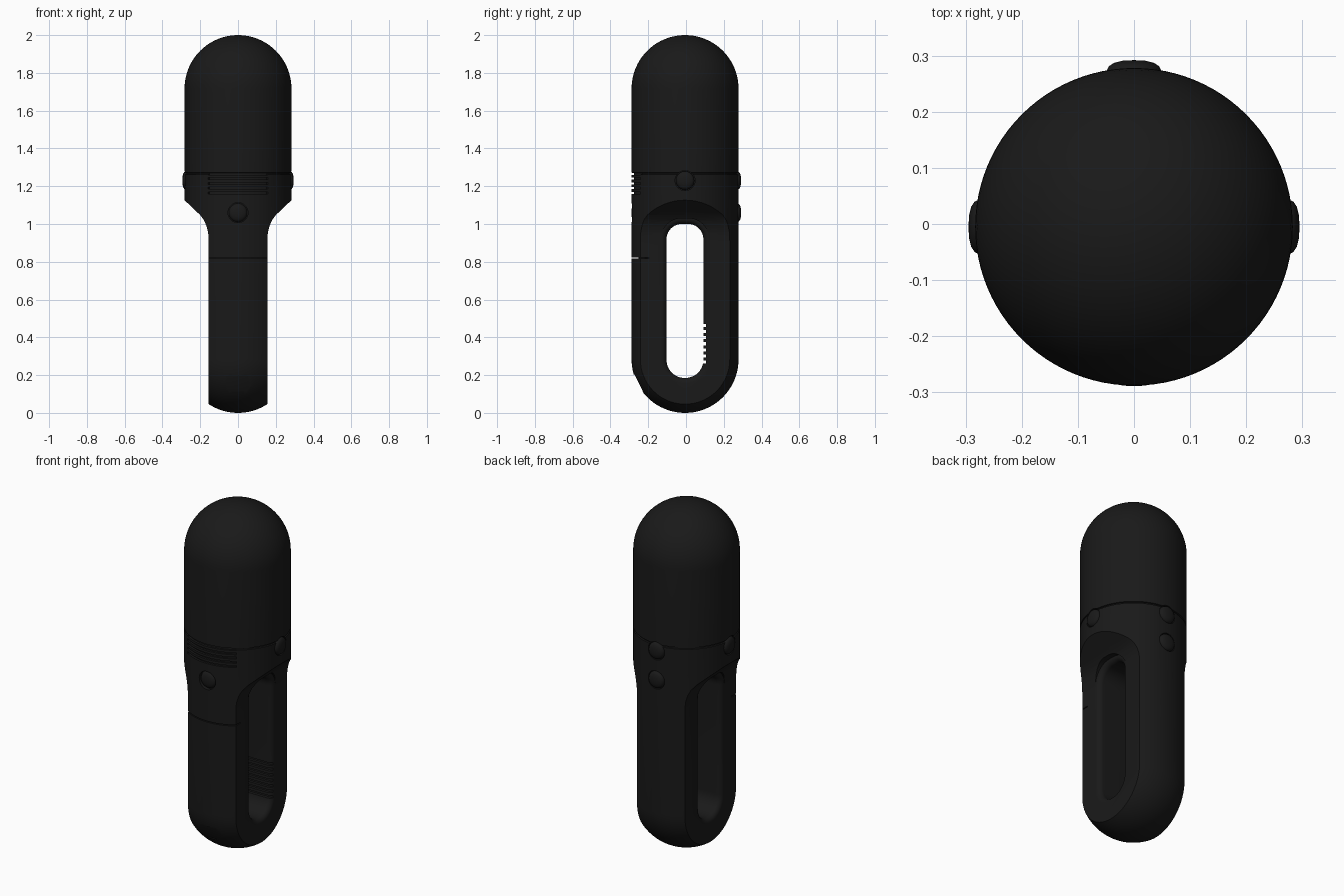
import bpy, bmesh
from math import pi, sin, cos, sqrt, radians
from mathutils import Matrix

if "Cube" in bpy.data.objects:
    bpy.data.objects.remove(bpy.data.objects["Cube"])

R, YC = 0.283, -0.005          # body radius and y of its axis
BASE = Matrix.Translation((0, YC, 0))
black = bpy.data.materials.new("black_plastic")
black.diffuse_color = (0.01, 0.01, 0.01, 1)
black.use_nodes = True
black.node_tree.nodes["Principled BSDF"].inputs["Base Color"].default_value = black.diffuse_color


def finish(name, bm, matrix=BASE):
    bmesh.ops.remove_doubles(bm, verts=bm.verts, dist=1e-5)
    bmesh.ops.transform(bm, matrix=matrix, verts=bm.verts)
    bmesh.ops.recalc_face_normals(bm, faces=bm.faces)
    me = bpy.data.meshes.new(name)
    bm.to_mesh(me)
    bm.free()
    me.materials.append(black)
    ob = bpy.data.objects.new(name, me)
    bpy.context.collection.objects.link(ob)
    return ob


def activate(ob):
    bpy.ops.object.select_all(action='DESELECT')
    ob.select_set(True)
    bpy.context.view_layer.objects.active = ob


def smooth(ob):
    activate(ob)
    bpy.ops.object.shade_smooth_by_angle(angle=radians(32))


def lathe(name, pts, steps, matrix=BASE):
    bm = bmesh.new()
    vs = [bm.verts.new((r, 0, z)) for r, z in pts]
    es = [bm.edges.new(p) for p in zip(vs, vs[1:])]
    bmesh.ops.spin(bm, geom=vs + es, cent=(0, 0, 0), axis=(0, 0, 1),
                   angle=2 * pi, steps=steps)
    return finish(name, bm, matrix)


def loft(name, sections):
    """Closed solid through equal-length rings of points."""
    bm = bmesh.new()
    rings = [[bm.verts.new(p) for p in s] for s in sections]
    n = len(rings[0])
    for a, b in zip(rings, rings[1:]):
        for i in range(n):
            j = (i + 1) % n
            bm.faces.new((a[i], a[j], b[j], b[i]))
    bm.faces.new(rings[0])
    bm.faces.new(rings[-1])
    return finish(name, bm)


def arc_slit(z, h, inner, half):
    """Slit wrapped around the front of the body."""
    secs = []
    for i in range(17):
        a = -half + 2 * half * i / 16
        secs.append([(r * sin(a), -r * cos(a), zz) for r, zz in
                     ((inner, z - h / 2), (0.33, z - h / 2),
                      (0.33, z + h / 2), (inner, z + h / 2))])
    return loft("slit_cutter", secs)


def box(x, y0, y1, z0, z1):
    return loft("box_cutter", [[(s * x, y0, z0), (s * x, y1, z0),
                                (s * x, y1, z1), (s * x, y0, z1)] for s in (-1, 1)])


def slot_ring(x, o):
    """Rounded slot outline in the yz plane, grown by o."""
    y0, y1, z0, z1 = -0.098, 0.097, 0.185, 1.0
    pts = []
    for cy, cz, r, a0 in ((y1 - .08, z1 - .08, .08, 0), (y0 + .08, z1 - .08, .08, 90),
                          (y0 + .095, z0 + .095, .095, 180), (y1 - .095, z0 + .095, .095, 270)):
        for k in range(11):
            a = radians(a0 + 9 * k)
            pts.append((x, cy + (r + o) * cos(a), cz + (r + o) * sin(a)))
    return pts


# main capsule with the seam ring
N = 20
arc = [(R * sin(pi / 2 * i / N), R * cos(pi / 2 * i / N)) for i in range(N + 1)]
profile = [(r, R - h) for r, h in arc]
profile += [(R, 1.262), (R - .007, 1.264), (R - .007, 1.27), (R, 1.272)]
profile += [(r, 2 - R + h) for r, h in reversed(arc)]
body = lathe("body", profile, 96)
cutters = []

# flat handle sides flaring out into the head
flare = [(.155, -.1), (.155, .91), (.158, .955), (.167, .99), (.18, 1.02),
         (.2, 1.047), (.222, 1.068), (.285, 1.128), (.4, 1.128), (.4, -.1)]
for s in (-1, 1):
    cutters.append(loft("side_cutter", [[(s * x, y, z) for x, z in flare] for y in (-.4, .4)]))

# grip opening with rounded edges
b, secs = 0.03, [(0.33, 0.03)]
for i in range(7):
    a = pi / 2 * (1 - i / 6)
    secs.append((.155 - b + b * sin(a), b - b * cos(a)))
secs += [(-x, o) for x, o in reversed(secs)]
cutters.append(loft("slot_cutter", [slot_ring(x, o) for x, o in secs]))

# grip grooves on the inside of the rear bar
for i in range(7):
    z = .27 + .032 * i
    cutters.append(box(.2, .06, .112, z - .008, z + .008))

# front vents and handle seam
for i in range(5):
    cutters.append(arc_slit(1.165 + .025 * i, .011, R - .012, radians(34)))
cutters.append(arc_slit(.82, .006, R - .036, radians(45)))

# shallow port recess low on the front
port = box(.07, -.4, -R + .008, -.05, .05)
port.data.transform(Matrix.Translation((0, YC, R)) @ Matrix.Rotation(radians(27), 4, 'X')
                    @ Matrix.Translation((0, -YC, 0)))
cutters.append(port)

# buttons: name, turn around the axis, height, offset outwards
for name, turn, z, lift in (("right_button", 0, 1.23, 0), ("left_button", 180, 1.23, 0),
                            ("upper_rear_button", 90, 1.23, .002),
                            ("lower_rear_button", 90, 1.06, .002),
                            ("front_button", -90, 1.06, -.011)):
    m = (Matrix.Translation((0, YC, z)) @ Matrix.Rotation(radians(turn), 4, 'Z')
         @ Matrix.Rotation(pi / 2, 4, 'Y'))
    cutters.append(lathe("button_cutter", [(0, .262), (.053, .262), (.053, .33), (0, .33)], 40, m))
    dome = [(0, .255), (.049, .255), (.049, .276), (.045, .284), (.036, .290), (.02, .294), (0, .295)]
    smooth(lathe(name, [(r, h + lift) for r, h in dome], 40, m))

# carve the body
for c in cutters:
    c.hide_render = True
    mod = body.modifiers.new("cut", 'BOOLEAN')
    mod.operation, mod.solver, mod.object = 'DIFFERENCE', 'EXACT', c
    activate(body)
    bpy.ops.object.modifier_apply(modifier=mod.name)
    bpy.data.objects.remove(c)
smooth(body)
